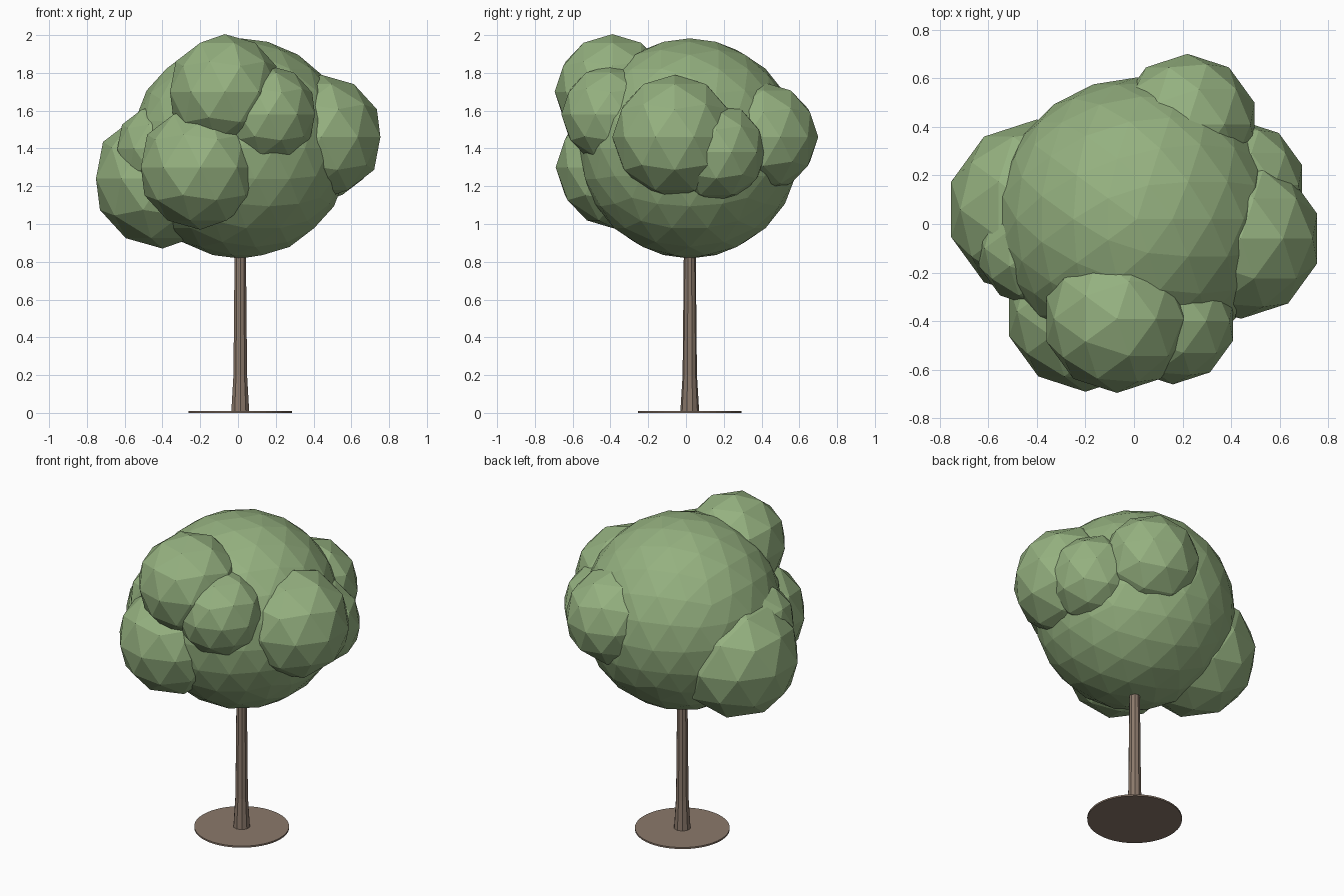
import bpy
import bmesh
from mathutils import Matrix

cube = bpy.data.objects.get("Cube")
if cube:
    bpy.data.objects.remove(cube, do_unlink=True)


def make_material(name, rgb):
    mat = bpy.data.materials.new(name)
    mat.use_nodes = True
    mat.diffuse_color = (*rgb, 1)
    mat.node_tree.nodes["Principled BSDF"].inputs["Base Color"].default_value = (*rgb, 1)
    return mat


leaf_green = make_material("leaf_green", (0.30, 0.44, 0.215))
bark_brown = make_material("bark_brown", (0.258, 0.191, 0.147))


def add_object(name, bm, mat):
    bmesh.ops.recalc_face_normals(bm, faces=bm.faces)
    mesh = bpy.data.meshes.new(name)
    bm.to_mesh(mesh)
    bm.free()
    mesh.materials.append(mat)
    obj = bpy.data.objects.new(name, mesh)
    bpy.context.collection.objects.link(obj)
    return obj


def leaf_ball(name, centre, radius, detail=2):
    bm = bmesh.new()
    bmesh.ops.create_icosphere(bm, subdivisions=detail, radius=radius,
                               matrix=Matrix.Translation(centre))
    return add_object(name, bm, leaf_green)


def lathe(name, profile, sides, mat):
    """Stack rings of (radius, height) around the tree axis, capped at both ends."""
    bm = bmesh.new()
    rings = []
    for radius, z in profile:
        ring = bmesh.ops.create_circle(bm, segments=sides, radius=radius,
                                       matrix=Matrix.Translation((AXIS_X, AXIS_Y, z)))
        rings.append(ring["verts"])
    for low, high in zip(rings, rings[1:]):
        for i in range(sides):
            j = (i + 1) % sides
            bm.faces.new((low[i], low[j], high[j], high[i]))
    bm.faces.new(rings[0][::-1])
    bm.faces.new(rings[-1])
    return add_object(name, bm, mat)


AXIS_X, AXIS_Y = 0.012, 0.02

# Ground disc and flared trunk
lathe("soil_disc", [(0.275, 0), (0.275, 0.01)], 48, bark_brown)
lathe("trunk", [(0.05, 0.005), (0.038, 0.2), (0.032, 0.8), (0.03, 1.0)], 10, bark_brown)

# Main crown
leaf_ball("crown", (AXIS_X, AXIS_Y, 1.4), 0.583, detail=3)

# Smaller leaf clumps around the crown
clumps = {
    "front_top_clump": ((-0.07, -0.39, 1.70), 0.30 + 0.005),
    "front_low_clump": ((-0.20, -0.36, 1.30), 0.33),
    "front_left_clump": ((0.16, -0.40, 1.58), 0.26),
    "left_clump": ((0.44, -0.06, 1.46), 0.33),
    "left_back_clump": ((0.44, 0.16, 1.38), 0.265),
    "back_clump": ((0.22, 0.41, 1.46), 0.29),
    "right_clump": ((-0.40, 0.06, 1.24), 0.37),
    "right_front_clump": ((-0.41, -0.10, 1.40), 0.24),
}
for name, (centre, radius) in clumps.items():
    leaf_ball(name, centre, radius)
